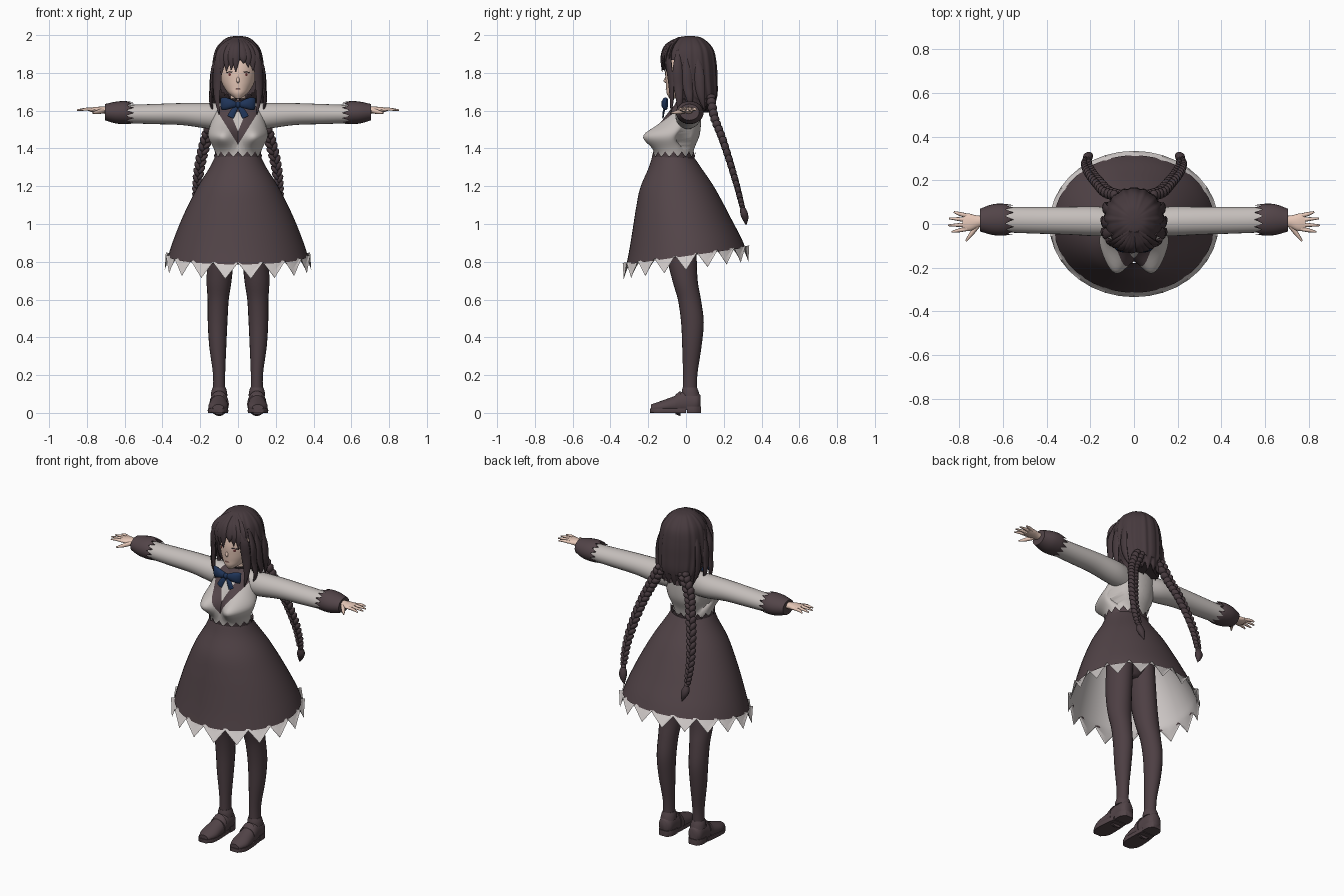
import bpy, bmesh, math
from mathutils import Vector, Matrix, Euler

cube = bpy.data.objects.get("Cube")
if cube:
    bpy.data.objects.remove(cube)

X, Y, Z = Vector((1, 0, 0)), Vector((0, 1, 0)), Vector((0, 0, 1))


def material(name, *rgb):
    m = bpy.data.materials.new(name)
    m.use_nodes = True
    m.diffuse_color = (*rgb, 1)
    m.node_tree.nodes["Principled BSDF"].inputs["Base Color"].default_value = (*rgb, 1)
    return m


cloth = material("dark mauve cloth", .085, .058, .065)
hair = material("dark brown hair", .062, .042, .048)
stocking = material("dark stocking", .075, .05, .057)
blouse = material("warm white blouse", .56, .52, .5)
lace = material("pale lace", .62, .58, .57)
skin = material("skin", .8, .58, .48)
ribbon = material("navy ribbon", .014, .035, .1)
iris = material("red brown iris", .16, .04, .04)
lips = material("lip pink", .5, .2, .18)


def finish(name, bm, mat, mirror=False):
    bmesh.ops.recalc_face_normals(bm, faces=bm.faces)
    me = bpy.data.meshes.new(name)
    bm.to_mesh(me)
    bm.free()
    me.materials.append(mat)
    me.polygons.foreach_set("use_smooth", [True] * len(me.polygons))
    me.set_sharp_from_angle(angle=math.radians(55))
    ob = bpy.data.objects.new(name, me)
    bpy.context.collection.objects.link(ob)
    if mirror:
        ob.modifiers.new("Mirror", "MIRROR")
    return ob


def smooth_rows(rows, steps):
    """Pass a smooth spline through rows of numbers."""
    out = []
    for i in range(len(rows) - 1):
        a, b, c, d = (rows[max(0, min(len(rows) - 1, i + k))] for k in (-1, 0, 1, 2))
        for s in range(steps):
            t = s / steps
            out.append([q + .5 * t * (r - p + t * (2 * p - 5 * q + 4 * r - u + t * (3 * (q - r) + u - p)))
                        for p, q, r, u in zip(a, b, c, d)])
    return out + [list(rows[-1])]


def sweep(name, rows, mat, axis=None, ref=X, n=16, steps=4, mirror=False, post=None, caps=True, into=None):
    """Elliptic sections (x, y, z, half width, half depth) along a path."""
    bm = into or bmesh.new()
    rows = smooth_rows(rows, steps)
    pts = [Vector(r[:3]) for r in rows]
    rings = []
    for k, r in enumerate(rows):
        t = axis or (pts[min(k + 1, len(pts) - 1)] - pts[max(k - 1, 0)]).normalized()
        s = (ref - t * ref.dot(t)).normalized()
        d = t.cross(s)
        ring = []
        for i in range(n):
            a = math.tau * i / n
            co = pts[k] + s * max(r[3], .001) * math.cos(a) + d * max(r[4], .001) * math.sin(a)
            ring.append(bm.verts.new(post(co, i) if post else co))
        rings.append(ring)
    for p, q in zip(rings, rings[1:]):
        for i in range(n):
            j = (i + 1) % n
            bm.faces.new((p[i], p[j], q[j], q[i]))
    if caps:
        bm.faces.new(rings[0])
        bm.faces.new(rings[-1])
    return None if into else finish(name, bm, mat, mirror)


def blobs(name, matrices, mat, mirror=False):
    bm = bmesh.new()
    for m in matrices:
        bmesh.ops.create_uvsphere(bm, u_segments=12, v_segments=8, radius=1, matrix=m)
    return finish(name, bm, mat, mirror)


def place(loc, scale, turn=0, roll=0):
    return Matrix.LocRotScale(Vector(loc), Euler((0, roll, turn)), Vector(scale))


# Skirt with a hem that rises toward the back, and a toothed petticoat
def tilt(co, i=0):
    co.z += .14 * co.y * min(1, max(0, (1.36 - co.z) / .53))
    return co


def toothed_hem(co, i):
    if i % 2 and co.z < .84:
        co.z = .84
    return tilt(co)


skirt = [(0, -.07, 1.36, .12, .108), (0, -.06, 1.3, .15, .138), (0, -.05, 1.2, .213, .193),
         (0, -.035, 1.1, .265, .23), (0, -.02, 1, .31, .262), (0, -.006, .9, .348, .294),
         (0, 0, .83, .37, .315)]
sweep("skirt", skirt, cloth, axis=Z, n=48, post=tilt, caps=False)
petticoat = [(x, y, z, w * .98, d * .98) for x, y, z, w, d in skirt[1:]]
sweep("petticoat", petticoat + [(0, 0, .755, .388, .335)], lace, axis=Z, n=36, post=toothed_hem, caps=False)


def band_teeth(co, i):
    if i % 2 and co.z > 1.355:
        co.z = 1.355
    return co


sweep("waistband", [(0, -.07, 1.32, .13, .115), (0, -.067, 1.35, .124, .112), (0, -.066, 1.385, .128, .116)],
      cloth, axis=Z, n=32, post=band_teeth, caps=False)


# Blouse body with shaped bust
def shape_bust(co, i):
    if co.y < .02:
        high = math.exp(-((co.z - 1.465) / .058) ** 2)
        side = math.exp(-((abs(co.x) - .075) / .062) ** 2)
        co.y -= .1 * high * side
        co.x *= 1 + .2 * high * min(1, (.02 - co.y) / .06)
    return co


body = sweep("blouse_body", [
    (0, -.07, 1.34, .114, .1), (0, -.06, 1.4, .122, .104), (0, -.035, 1.47, .132, .107),
    (0, -.02, 1.55, .138, .1), (0, 0, 1.61, .125, .078), (0, .01, 1.645, .075, .052),
    (0, .01, 1.66, .04, .04)], blouse, axis=Z, n=64, steps=6, post=shape_bust)

# Dark collar panel cut into the chest, with a pale wedge inside it
OUTER, INNER = (1.42, .62), (1.49, .42)
body.data.materials.append(cloth)
bm = bmesh.new()
bm.from_mesh(body.data)
for base, slope in (OUTER, INNER):
    for side in (-1, 1):
        bmesh.ops.bisect_plane(bm, geom=bm.verts[:] + bm.edges[:] + bm.faces[:], dist=1e-5,
                               plane_co=(0, 0, base), plane_no=(side, 0, -slope))
for f in bm.faces:
    c = f.calc_center_median()
    within = [abs(c.x) < slope * (c.z - base) for base, slope in (OUTER, INNER)]
    f.material_index = int(c.y < -.01 and within[0] and not (within[1] and c.z < 1.59))
bm.to_mesh(body.data)
bm.free()

# Sleeves and jagged cuffs
sweep("sleeves", [(.07, .005, 1.57, .055, .07), (.16, .012, 1.573, .068, .068), (.3, .015, 1.582, .064, .058),
                  (.45, .017, 1.582, .061, .053), (.6, .02, 1.582, .058, .048)],
      blouse, axis=X, ref=Y, n=24, mirror=True)


def cuff_teeth(co, i):
    if i % 2:
        co.x = max(co.x, .59)
    return co


sweep("cuffs", [(.552, .02, 1.588, .066, .056), (.6, .02, 1.59, .073, .061), (.65, .02, 1.59, .07, .057),
                (.705, .018, 1.592, .052, .043)], cloth, axis=X, ref=Y, n=24, mirror=True, post=cuff_teeth)

# Hands: palm, four fingers and thumb
bm = bmesh.new()
sweep("", [(.68, .015, 1.6, .025, .02), (.715, .012, 1.603, .027, .018), (.755, .008, 1.605, .04, .015),
           (.785, .008, 1.605, .036, .01)], skin, ref=Y, into=bm)
for root, tip, reach in ((.038, .055, .825), (.018, .026, .848), (-.003, -.006, .852), (-.022, -.036, .835)):
    sweep("", [(.765, root, 1.605, .01, .009), (.8, (root + tip) / 2, 1.608, .009, .008),
               (reach, tip, 1.603, .004, .004)], skin, ref=Y, n=8, into=bm)
sweep("", [(.715, -.005, 1.6, .014, .012), (.745, -.045, 1.592, .011, .01), (.77, -.078, 1.588, .004, .004)],
      skin, ref=Z, n=8, into=bm)
finish("hands", bm, skin, True)

# Legs and hips
sweep("legs", [(.075, -.03, 1.08, .07, .085), (.09, -.024, .85, .07, .08), (.1, -.005, .7, .066, .067),
               (.105, .018, .6, .056, .061), (.108, .034, .48, .052, .06), (.107, .031, .35, .045, .051),
               (.1, .022, .2, .032, .038), (.1, .02, .08, .034, .038)], stocking, axis=Z, n=20, mirror=True)
sweep("hips", [(0, -.035, .97, .05, .05), (0, -.035, 1.03, .12, .09), (0, -.04, 1.15, .14, .11),
               (0, -.06, 1.3, .11, .095)], stocking, axis=Z, n=24)


# Shoes: upper, strap, forefoot sole and heel
def clamp_z(low, high):
    def post(co, i):
        co.z = max(low, min(high, co.z))
        return co
    return post


sweep("shoe_uppers", [(.1, .076, .055, .026, .04), (.1, .055, .055, .043, .055), (.1, 0, .05, .045, .07),
                      (.102, -.06, .04, .049, .05), (.105, -.13, .03, .052, .034), (.105, -.185, .025, .03, .02)],
      cloth, axis=Y, n=20, mirror=True, post=clamp_z(.015, 1))
sweep("shoe_collars", [(.1, .025, .09, .044, .048), (.1, .022, .115, .041, .044), (.1, .02, .135, .034, .038)],
      cloth, axis=Z, n=20, mirror=True)
sweep("shoe_straps", [(.1, -.055, .045, .052, .052), (.1, -.03, .05, .05, .067)], cloth, axis=Y, n=20, mirror=True)
sweep("shoe_soles", [(.102, .0, .012, .046, .04), (.105, -.08, .012, .054, .04), (.106, -.15, .012, .052, .04),
                     (.106, -.19, .012, .028, .03)], cloth, axis=Y, n=20, mirror=True, post=clamp_z(0, .022))
sweep("shoe_heels", [(.1, .08, .015, .026, .06), (.1, .05, .015, .046, .06), (.1, .005, .015, .047, .06)],
      cloth, axis=Y, n=20, mirror=True, post=clamp_z(0, .034))

# Neck, head and face
sweep("neck", [(0, .01, 1.62, .042, .042), (0, .01, 1.72, .038, .04)], skin, axis=Z)
sweep("neckband", [(0, 0, 1.615, .065, .07), (0, .005, 1.655, .047, .052)], cloth, axis=Z, n=24)
sweep("head", [(0, -.065, 1.664, .014, .022), (0, -.042, 1.69, .048, .06), (0, -.02, 1.72, .072, .085),
               (0, -.005, 1.76, .09, .103), (0, 0, 1.82, .099, .109), (0, .01, 1.9, .095, .1),
               (0, .01, 1.965, .045, .05)], skin, axis=Z, n=32)
sweep("nose", [(0, -.1, 1.78, .006, .008), (0, -.108, 1.758, .009, .011), (0, -.1, 1.745, .005, .006)],
      skin, axis=Z, n=8)
blobs("mouth", [place((0, -.105, 1.714), (.014, .003, .003))], lips)
blobs("eye_whites", [place((.043, -.094, 1.793), (.02, .003, .011), .54)], lace, True)
blobs("irises", [place((.043, -.096, 1.793), (.01, .003, .011), .5)], iris, True)
blobs("eyelashes", [place((.044, -.096, 1.804), (.022, .004, .003), .54, .1)], hair, True)


# Hair shell with strand ridges and an opening for the face
def ridges(co, i):
    a = math.tau * i / 96
    swell = 1 + .018 * math.cos(16 * a) + .01 * math.cos(26 * a)
    if co.z < 1.65:
        co.z += .02 * math.cos(16 * a)
    return Vector((co.x * swell, .02 + (co.y - .02) * swell, co.z))


shell = sweep("hair_shell", [
    (0, .02, 1.996, .008, .008), (0, .02, 1.984, .062, .066), (0, .02, 1.93, .113, .122),
    (0, .022, 1.85, .132, .139), (0, .03, 1.76, .135, .136), (0, .05, 1.68, .128, .115),
    (0, .082, 1.61, .1, .062)], hair, axis=Z, n=96, steps=5, post=ridges)
bm = bmesh.new()
bm.from_mesh(shell.data)
front = [f for f in bm.faces if f.calc_center_median().z < 1.87 and f.calc_center_median().y < -.05]
bmesh.ops.delete(bm, geom=front, context="FACES")
bm.to_mesh(shell.data)
bm.free()

# Fringe
bm = bmesh.new()
for x, z in ((-.108, 1.77), (-.088, 1.79), (-.062, 1.808), (-.036, 1.815), (-.012, 1.805),
             (.03, 1.85), (.055, 1.83), (.08, 1.81), (.106, 1.77)):
    y = -.126 * math.sqrt(1 - (x / .15) ** 2)
    sweep("", [(x * .15, -.035, 1.985, .01, .006), (x * .6, y * .8, 1.945, .02, .01),
               (x * .9, y, 1.885, .022, .009), (x, y, z, .002, .002)], hair, n=8, into=bm)
finish("fringe", bm, hair)

# Side locks framing the face
bm = bmesh.new()
for ref, path in (
        (X + Y * .6, ((.06, -.085, 1.94), (.102, -.092, 1.86), (.11, -.08, 1.76), (.112, -.075, 1.67), (.1, -.08, 1.58))),
        (Y, ((.1, -.04, 1.92), (.132, -.045, 1.82), (.135, -.04, 1.73), (.144, -.035, 1.65), (.125, -.04, 1.57))),
        (Y, ((.115, .0, 1.9), (.135, .005, 1.8), (.14, .01, 1.72), (.144, .02, 1.66), (.13, .02, 1.6))),
        (Y, ((.115, .06, 1.88), (.13, .07, 1.8), (.135, .075, 1.72), (.13, .085, 1.66), (.115, .1, 1.6)))):
    sizes = ((.012, .006), (.025, .011), (.025, .011), (.017, .009), (.002, .002))
    sweep("", [p + s for p, s in zip(path, sizes)], hair, ref=ref, n=8, into=bm)
finish("side_locks", bm, hair, True)

# Two braids of alternating lobes, each tied off above a tassel
path = smooth_rows([(.07, .13, 1.68), (.125, .148, 1.57), (.165, .19, 1.46), (.198, .232, 1.33),
                    (.216, .27, 1.2), (.215, .295, 1.1)], 4)
lobes = []
for k, p in enumerate(path[:-1]):
    step = Vector(path[k + 1]) - Vector(p)
    along = step.normalized()
    side = (X - along * X.dot(along)).normalized()
    frame = Matrix((side, along.cross(side), along)).transposed()
    size = .036 - .0008 * k
    for s in (-1, 1):
        center = Vector(p) + side * s * size * .42 + step * (.25 * s + .5)
        turn = (frame @ Matrix.Rotation(-s * .6, 3, "Y")).to_quaternion()
        lobes.append(Matrix.LocRotScale(center, turn, Vector((size * .55, size * .72, step.length * .78))))
blobs("braids", lobes, hair, True)
blobs("braid_ties", [place((.215, .297, 1.093), (.015, .015, .012))], cloth, True)
sweep("braid_tassels", [(.215, .297, 1.095, .01, .01), (.212, .306, 1.06, .023, .02), (.205, .314, 1.03, .018, .017),
                        (.195, .318, .995, .002, .002)], hair, n=10, mirror=True)

# Bow at the neck
sweep("bow_loops", [(0, -.105, 1.63, .01, .012), (.035, -.115, 1.635, .024, .016), (.07, -.11, 1.637, .034, .014),
                    (.09, -.1, 1.636, .03, .006)], ribbon, ref=Z, n=12, mirror=True)
sweep("bow_tails", [(.005, -.11, 1.625, .01, .005), (.025, -.118, 1.595, .016, .005), (.04, -.122, 1.565, .018, .004)],
      ribbon, n=8, mirror=True)
blobs("bow_knot", [place((0, -.115, 1.632), (.016, .014, .018))], ribbon)
